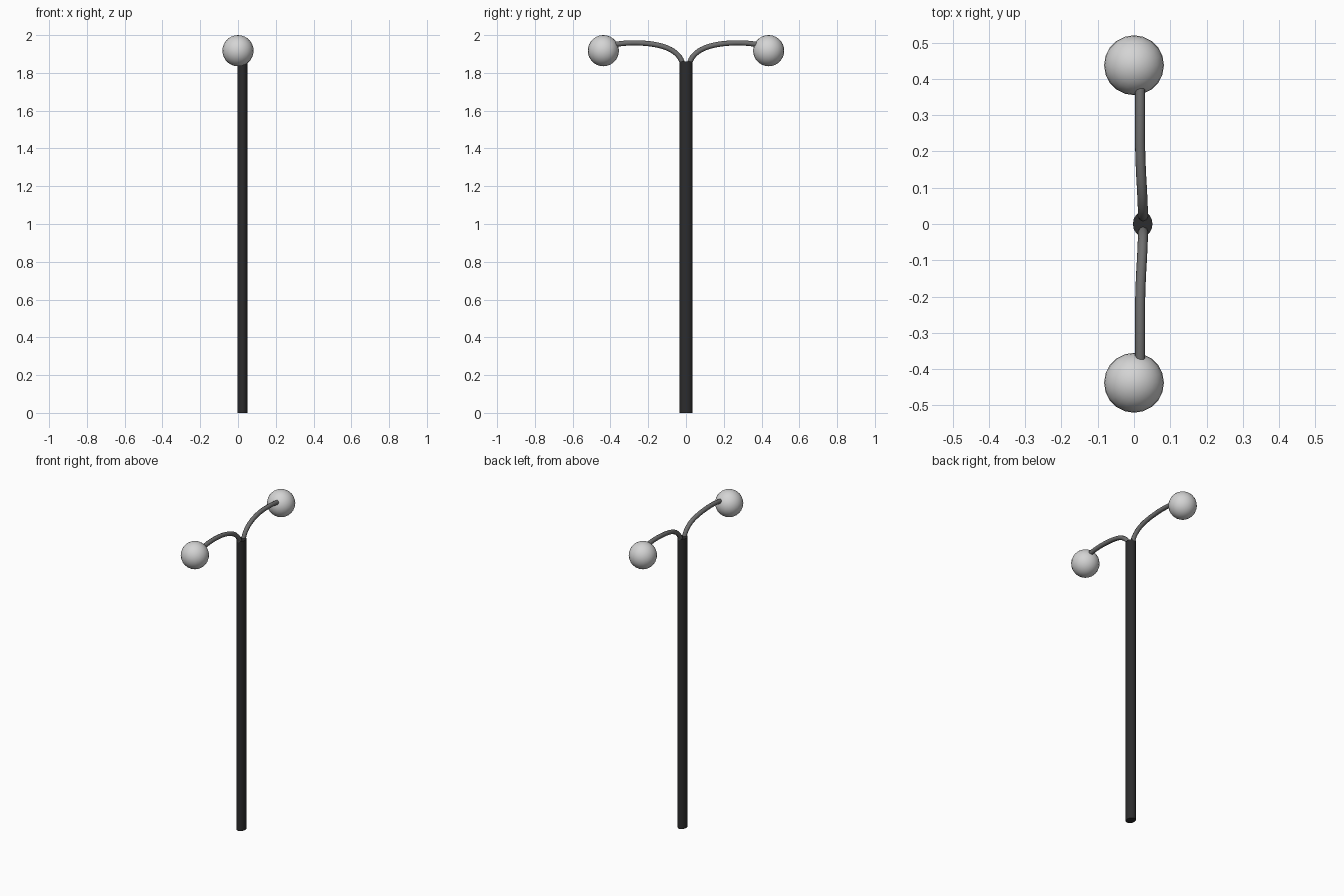
import bpy, math

if "Cube" in bpy.data.objects:
    bpy.data.objects.remove(bpy.data.objects["Cube"])


def material(name, rgb):
    m = bpy.data.materials.new(name)
    m.diffuse_color = (*rgb, 1)
    m.use_nodes = True
    m.node_tree.nodes["Principled BSDF"].inputs["Base Color"].default_value = m.diffuse_color
    return m


BLACK = material("black metal", (0.025, 0.025, 0.026))
GREY = material("grey metal", (0.16, 0.16, 0.16))
WHITE = material("frosted white", (0.66, 0.66, 0.66))


def finish(name, mat, angle=40):
    ob = bpy.context.object
    ob.name = name
    ob.data.materials.append(mat)
    bpy.ops.object.shade_smooth_by_angle(angle=math.radians(angle))
    return ob


# Slightly oval post
bpy.ops.mesh.primitive_cylinder_add(vertices=16, radius=1, depth=1.86, location=(0.024, 0, 0.93))
bpy.context.object.scale = (0.027, 0.034, 1)
bpy.ops.object.transform_apply(location=False, rotation=False, scale=True)
finish("post", BLACK)

# Arm centre line, from the post top out to the globe
ARM_PATH = [(0.025, 0.018, 1.845), (0.025, 0.027, 1.872), (0.024, 0.052, 1.903),
            (0.022, 0.095, 1.930), (0.019, 0.150, 1.947), (0.017, 0.210, 1.956),
            (0.017, 0.270, 1.959), (0.017, 0.325, 1.957), (0.017, 0.375, 1.951)]

for side, label in ((1, "back"), (-1, "front")):
    # Curved arm tube
    curve = bpy.data.curves.new(label + "_arm", 'CURVE')
    curve.dimensions = '3D'
    curve.bevel_depth = 0.0138
    curve.bevel_resolution = 2
    curve.resolution_u = 3
    curve.use_fill_caps = True
    spline = curve.splines.new('BEZIER')
    spline.bezier_points.add(len(ARM_PATH) - 1)
    for p, (x, y, z) in zip(spline.bezier_points, ARM_PATH):
        p.co = (x, y * side, z)
        p.handle_left_type = p.handle_right_type = 'AUTO'
    arm = bpy.data.objects.new(label + "_arm", curve)
    bpy.context.collection.objects.link(arm)
    bpy.ops.object.select_all(action='DESELECT')
    arm.select_set(True)
    bpy.context.view_layer.objects.active = arm
    bpy.ops.object.convert(target='MESH')
    finish(label + "_arm", GREY, 50)

    # Globe lamp
    bpy.ops.mesh.primitive_uv_sphere_add(segments=20, ring_count=14, radius=0.0825,
                                         location=(0, 0.4375 * side, 1.9175))
    finish(label + "_globe", WHITE, 60)
